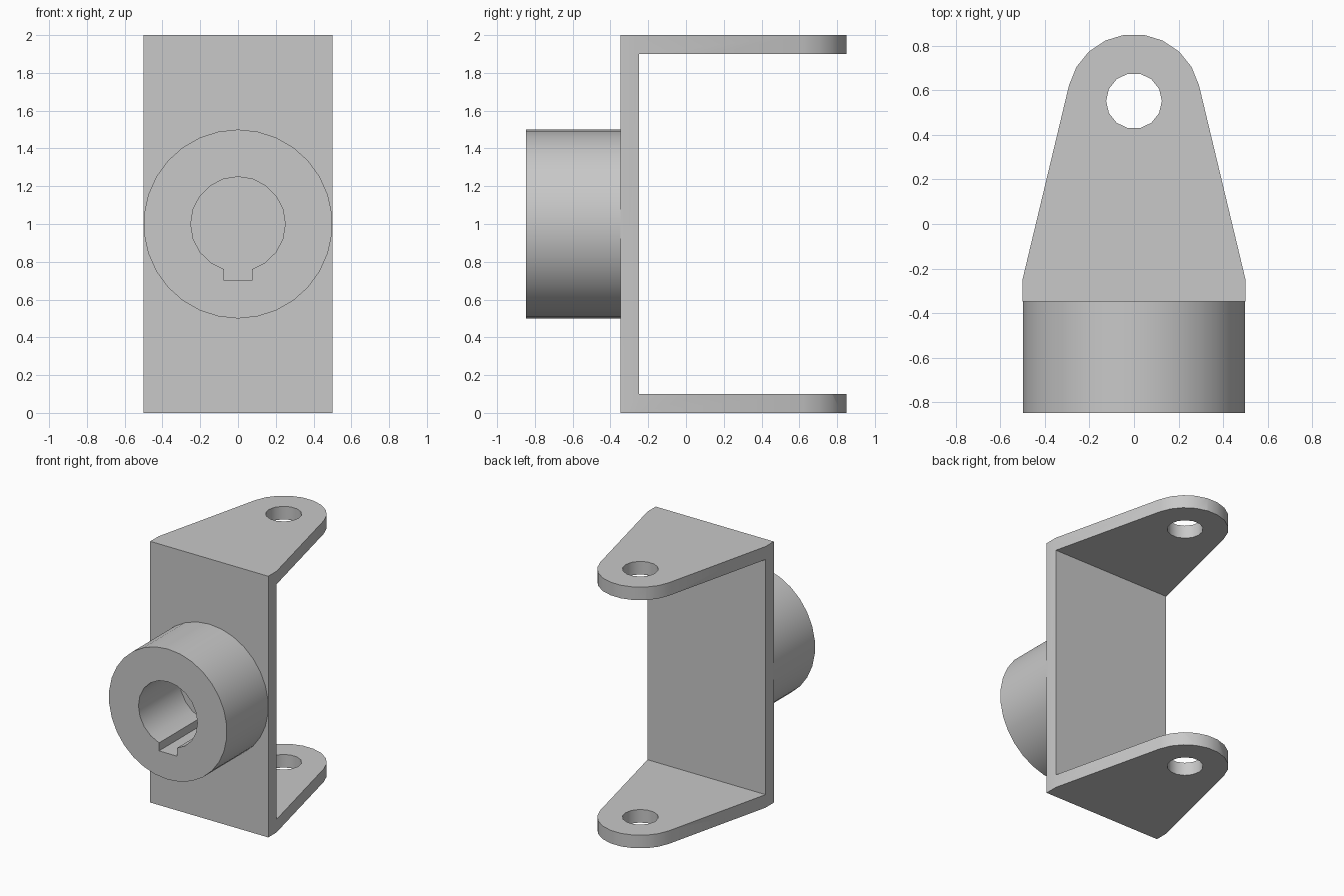
import bpy
import bmesh
from math import acos, asin, atan2, cos, hypot, pi, sin
from mathutils import Matrix, Vector

default = bpy.data.objects.get("Cube")
if default:
    bpy.data.objects.remove(default, do_unlink=True)

grey = bpy.data.materials.new("plain_grey")
grey.use_nodes = True
grey.diffuse_color = (0.58, 0.58, 0.58, 1)
grey.node_tree.nodes["Principled BSDF"].inputs["Base Color"].default_value = grey.diffuse_color


def arc(cx, cy, r, start, end, steps):
    """Points from start to end, both included."""
    angles = [start + (end - start) * i / steps for i in range(steps + 1)]
    return [(cx + r * cos(a), cy + r * sin(a)) for a in angles]


def circle(cx, cy, r, sides, start=0):
    return arc(cx, cy, r, start, start + 2 * pi, sides)[:-1]


def extrude_loops(name, loops, low, high, turn=None):
    """Fill an outline with holes in XY and extrude it along Z."""
    bm = bmesh.new()
    for loop in loops:
        verts = [bm.verts.new((x, y, low)) for x, y in loop]
        for i, v in enumerate(verts):
            bm.edges.new((verts[i - 1], v))
    bmesh.ops.triangle_fill(bm, edges=bm.edges[:], use_beauty=True, normal=(0, 0, 1))
    result = bmesh.ops.extrude_face_region(bm, geom=bm.faces[:], use_keep_orig=True)
    top = [g for g in result["geom"] if isinstance(g, bmesh.types.BMVert)]
    bmesh.ops.translate(bm, verts=top, vec=Vector((0, 0, high - low)))
    if turn:
        bm.transform(turn)
    bmesh.ops.recalc_face_normals(bm, faces=bm.faces[:])
    mesh = bpy.data.meshes.new(name)
    bm.to_mesh(mesh)
    bm.free()
    mesh.materials.append(grey)
    obj = bpy.data.objects.new(name, mesh)
    bpy.context.collection.objects.link(obj)
    return obj


def select_only(obj):
    bpy.ops.object.select_all(action="DESELECT")
    obj.select_set(True)
    bpy.context.view_layer.objects.active = obj


# Main dimensions
half = 0.5
front, inner, eye_y = -0.348, -0.248, 0.552
eye_r, thick, height = 0.3, 0.1, 2.0

# U-shaped bracket: tapered outline with pin hole, arms tangent to the rounded end
dx, dy = half, inner - eye_y
tangent = atan2(dy, dx) + acos(eye_r / hypot(dx, dy))
outline = [(-half, inner), (-half, front), (half, front), (half, inner)]
outline += arc(0, eye_y, eye_r, tangent, pi - tangent, 9)
pin_hole = circle(0, eye_y, 0.125, 14)
bracket = extrude_loops("bracket", [outline, pin_hole], 0, height)

# Opening between the two arms
gap = [(-1, inner), (1, inner), (1, 1), (-1, 1)]
cutter = extrude_loops("gap_cutter", [gap], thick, height - thick)
cutter.hide_render = True
cut = bracket.modifiers.new("gap", "BOOLEAN")
cut.operation = "DIFFERENCE"
cut.solver = "EXACT"
cut.object = cutter
select_only(bracket)
bpy.ops.object.modifier_apply(modifier=cut.name)
bpy.data.objects.remove(cutter, do_unlink=True)

# Hub with keyed bore, turned to point forwards
bore_r, key_half, key_z = 0.25, 0.075, 0.7
notch = asin(key_half / bore_r)
bore = arc(0, 1, bore_r, -pi / 2 + notch, 3 * pi / 2 - notch, 18)
bore += [(-key_half, key_z), (key_half, key_z)]
rim = circle(0, 1, half, 30, pi / 2)
hub = extrude_loops("hub", [rim, bore], -front, 0.5 - front, Matrix.Rotation(pi / 2, 4, "X"))

for obj in (bracket, hub):
    select_only(obj)
    bpy.ops.object.shade_smooth_by_angle(angle=pi / 6)
